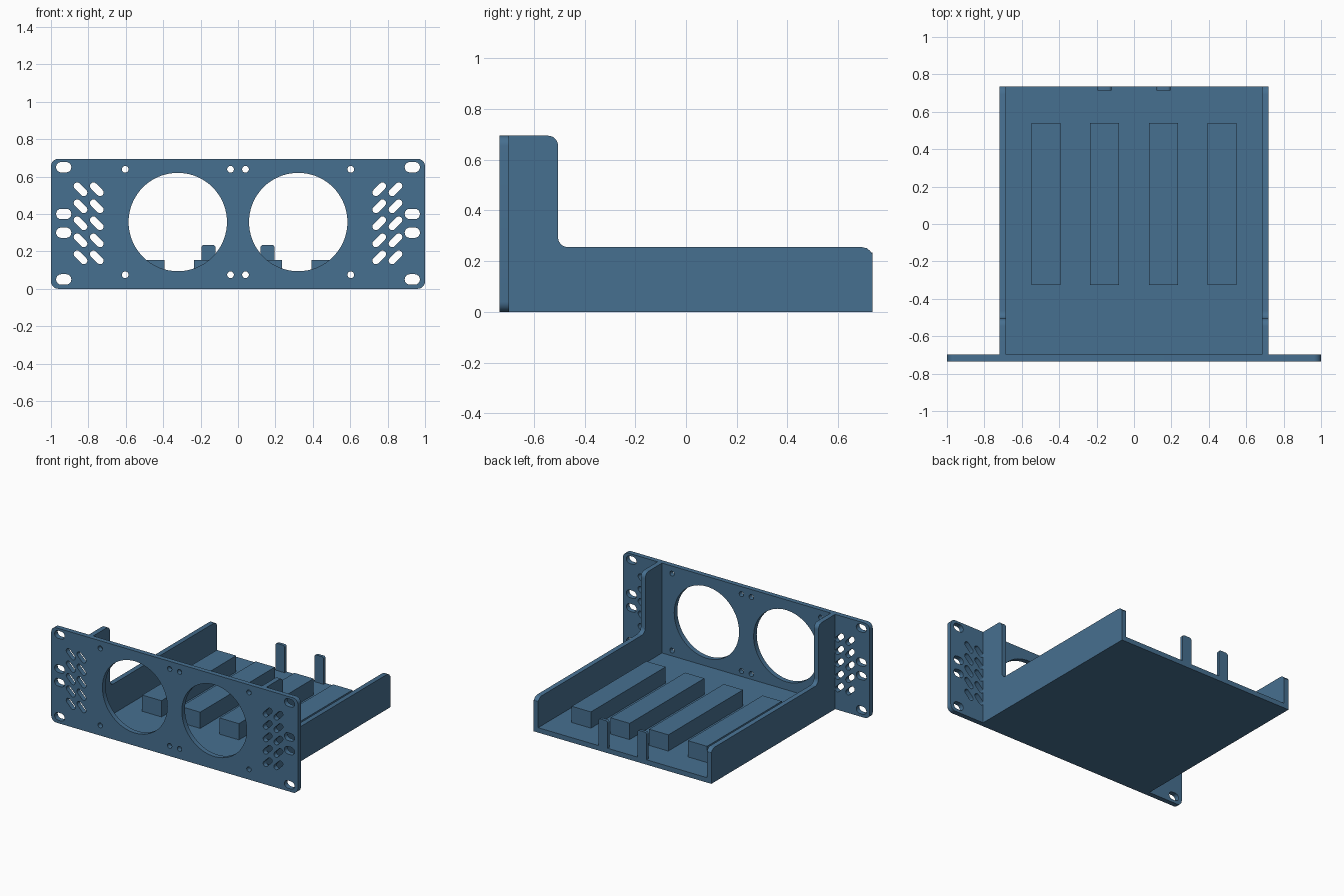
import bpy, bmesh, math
from mathutils import Vector

if "Cube" in bpy.data.objects:
    bpy.data.objects.remove(bpy.data.objects["Cube"])

blue = bpy.data.materials.new("steel blue")
blue.diffuse_color = (0.062, 0.160, 0.280, 1)
blue.use_nodes = True
blue.node_tree.nodes["Principled BSDF"].inputs["Base Color"].default_value = blue.diffuse_color


def arc(cx, cy, r, a0, a1, n=8):
    """Points on an arc, angles in degrees."""
    return [(cx + r * math.cos(math.radians(a0 + (a1 - a0) * i / n)),
             cy + r * math.sin(math.radians(a0 + (a1 - a0) * i / n))) for i in range(n + 1)]


def circle(cx, cy, r, n):
    return arc(cx, cy, r, 0, 360, n)[:-1]


def slot(cx, cy, half, r, angle=0):
    """Rounded slot; half is the distance from its middle to each end centre."""
    dx, dy = half * math.cos(math.radians(angle)), half * math.sin(math.radians(angle))
    return (arc(cx + dx, cy + dy, r, angle - 90, angle + 90) +
            arc(cx - dx, cy - dy, r, angle + 90, angle + 270))


def prism(name, loops, axis, a, b):
    """Fill an outline with holes and extrude it from a to b along x or y."""
    cu = bpy.data.curves.new(name, 'CURVE')
    cu.dimensions, cu.fill_mode, cu.extrude = '2D', 'BOTH', 0.5
    for pts in loops:
        sp = cu.splines.new('POLY')
        sp.points.add(len(pts) - 1)
        for p, (u, w) in zip(sp.points, pts):
            p.co = (u, w, 0, 1)
        sp.use_cyclic_u = True
    tmp = bpy.data.objects.new(name + "_outline", cu)
    bpy.context.collection.objects.link(tmp)
    bpy.context.view_layer.update()
    dg = bpy.context.evaluated_depsgraph_get()
    me = bpy.data.meshes.new_from_object(tmp.evaluated_get(dg), depsgraph=dg)
    bpy.data.objects.remove(tmp)
    bm = bmesh.new()
    bm.from_mesh(me)
    for v in bm.verts:
        u, w, t = v.co
        t = a + (t + 0.5) * (b - a)
        v.co = Vector((u, t, w)) if axis == 'y' else Vector((t, u, w))
    bmesh.ops.remove_doubles(bm, verts=bm.verts, dist=1e-5)
    bmesh.ops.recalc_face_normals(bm, faces=bm.faces)
    return finish(name, bm, me)


def finish(name, bm, me):
    bm.to_mesh(me)
    bm.free()
    me.name = name
    me.materials.clear()
    me.materials.append(blue)
    ob = bpy.data.objects.new(name, me)
    bpy.context.collection.objects.link(ob)
    for o in bpy.context.selected_objects:
        o.select_set(False)
    bpy.context.view_layer.objects.active = ob
    ob.select_set(True)
    bpy.ops.object.shade_smooth_by_angle(angle=math.radians(30))
    return ob


def box(name, x0, x1, y0, y1, z0, z1):
    bm = bmesh.new()
    bmesh.ops.create_cube(bm, size=1)
    for v in bm.verts:
        v.co = ((x0 + x1) / 2 + v.co.x * (x1 - x0), (y0 + y1) / 2 + v.co.y * (y1 - y0),
                (z0 + z1) / 2 + v.co.z * (z1 - z0))
    return finish(name, bm, bpy.data.meshes.new(name))


Y0, Y1, H, T = -0.735, 0.735, 0.695, 0.036
C = 0.04

# Front panel: rounded plate with fan openings, screw holes, ear slots and vents
loops = [arc(1 - C, H - C, C, 0, 90) + arc(C - 1, H - C, C, 90, 180) +
         arc(C - 1, C, C, 180, 270) + arc(1 - C, C, C, 270, 360)]
for s in (-1, 1):
    loops.append(circle(s * 0.322, 0.357, 0.263, 72))
    loops += [circle(s * x, z, 0.018, 20) for x in (0.04, 0.603) for z in (0.075, 0.639)]
    loops += [slot(s * 0.932, z, 0.013, 0.028) for z in (0.05, 0.30, 0.40, 0.65)]
    loops += [slot(s * x, 0.168 + 0.091 * i, 0.025, 0.019, s * 45)
              for x in (0.755, 0.842) for i in range(5)]
prism("front_panel", loops, 'y', Y0, Y0 + T)

# Side walls: tall at the panel, stepping down to a low rail
yb = Y0 + T
profile = ([(yb, 0), (Y1, 0), (Y1, 0.228), (0.726, 0.241), (0.713, 0.251), (0.695, 0.255)] +
           arc(-0.505 + C, 0.255 + C, C, 270, 180) + arc(-0.505 - C, H - C, C, 0, 90) + [(yb, H)])
for side, s in (("left", -1), ("right", 1)):
    prism(side + "_wall", [profile], 'x', *sorted((s * 0.684, s * 0.72)))

# Floor tray
box("floor", -0.684, 0.684, yb, Y1, 0, T)

# Support blocks on the floor
for i, x in enumerate((-0.471, -0.157, 0.157, 0.471)):
    box(f"support_block_{i + 1}", x - 0.078, x + 0.078, -0.325, 0.54, T, 0.155)

# Rear stop posts with rounded tops
for side, x in (("left", -0.158), ("right", 0.158)):
    w, r, top = 0.0375, 0.015, 0.235
    prism(side + "_rear_post", [[(x - w, T), (x + w, T)] + arc(x + w - r, top - r, r, 0, 90, 5) +
                                arc(x - w + r, top - r, r, 90, 180, 5)], 'y', Y1 - 0.022, Y1)
